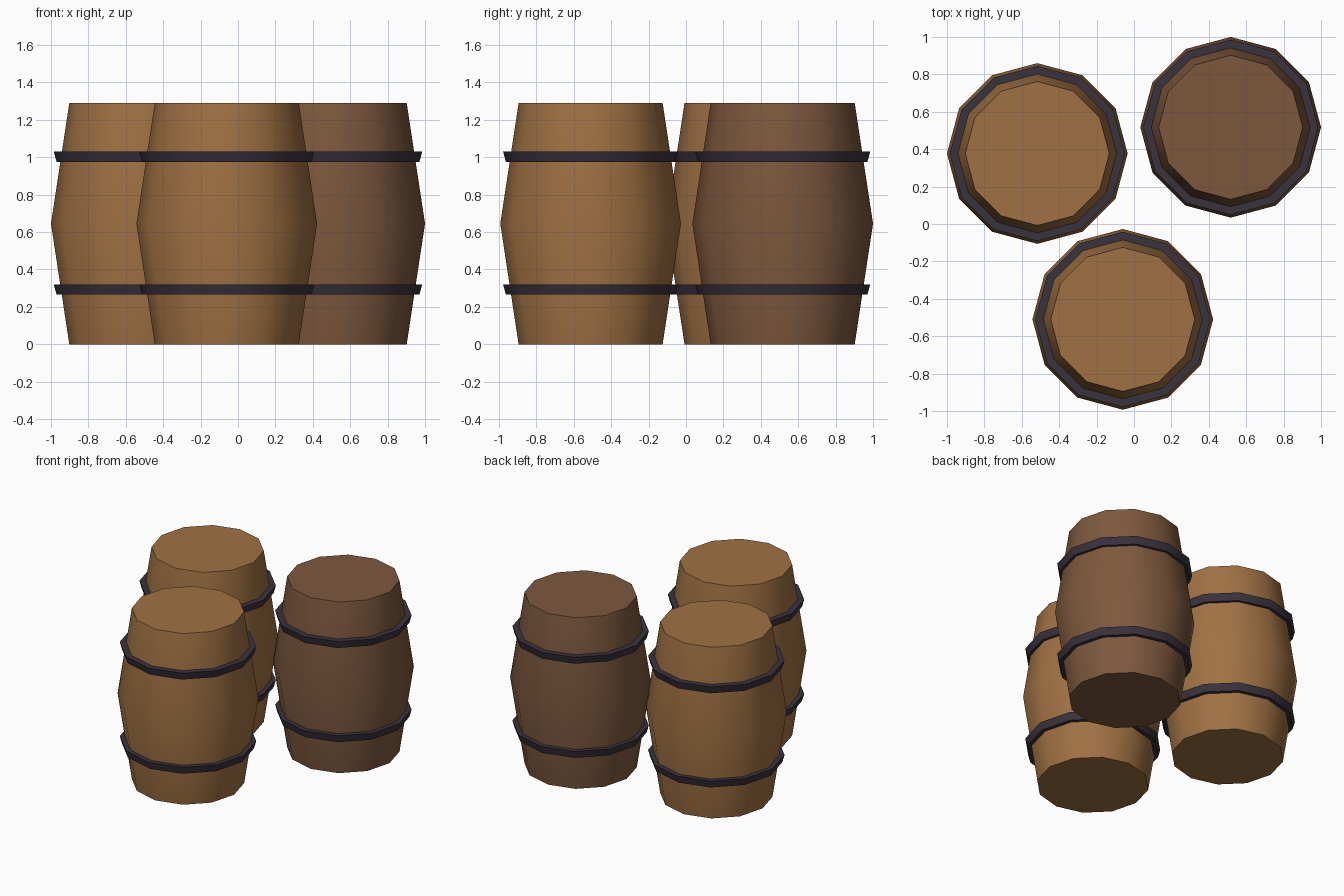
import bpy
import math

cube = bpy.data.objects.get("Cube")
if cube:
    bpy.data.objects.remove(cube, do_unlink=True)

SIDES = 12


def make_material(name, rgb):
    mat = bpy.data.materials.new(name)
    mat.use_nodes = True
    mat.diffuse_color = (*rgb, 1)
    mat.node_tree.nodes["Principled BSDF"].inputs["Base Color"].default_value = (*rgb, 1)
    return mat


def lathe(name, profile, centre, mat, closed=False):
    """Spin a (radius, z) profile round a vertical axis, capping open ends."""
    verts, faces = [], []
    for r, z in profile:
        for i in range(SIDES):
            a = math.tau * i / SIDES
            verts.append((r * math.cos(a), r * math.sin(a), z))
    rows = len(profile)
    for j in range(rows if closed else rows - 1):
        low, high = j * SIDES, (j + 1) % rows * SIDES
        for i in range(SIDES):
            k = (i + 1) % SIDES
            faces.append((low + i, low + k, high + k, high + i))
    if not closed:
        faces.append(tuple(reversed(range(SIDES))))
        faces.append(tuple(range((rows - 1) * SIDES, rows * SIDES)))
    mesh = bpy.data.meshes.new(name)
    mesh.from_pydata(verts, [], faces)
    mesh.materials.append(mat)
    obj = bpy.data.objects.new(name, mesh)
    obj.location = (*centre, 0)
    bpy.context.collection.objects.link(obj)
    # Smooth round the sides, crisp at the rims
    bpy.ops.object.select_all(action="DESELECT")
    obj.select_set(True)
    bpy.context.view_layer.objects.active = obj
    bpy.ops.object.shade_smooth_by_angle(angle=math.radians(40))
    return obj


light_wood = make_material("light_wood", (0.35, 0.165, 0.056))
dark_wood = make_material("dark_wood", (0.205, 0.098, 0.047))
iron = make_material("dark_iron", (0.042, 0.032, 0.047))

# Bulging barrel body and flared hoop cross-section
body = [(0.385, 0), (0.483, 0.645), (0.385, 1.29)]
hoop = [(0.41, 0), (0.453, 0), (0.468, 0.055), (0.41, 0.055)]

barrels = {
    "front": ((-0.06, -0.51), light_wood),
    "back_right": ((-0.517, 0.377), light_wood),
    "back_left": ((0.517, 0.517), dark_wood),
}

for place, (centre, wood) in barrels.items():
    lathe(place + "_barrel", body, centre, wood)
    for level, z in (("lower", 0.265), ("upper", 0.975)):
        ring = [(r, h + z) for r, h in hoop]
        lathe(f"{place}_{level}_hoop", ring, centre, iron, closed=True)
